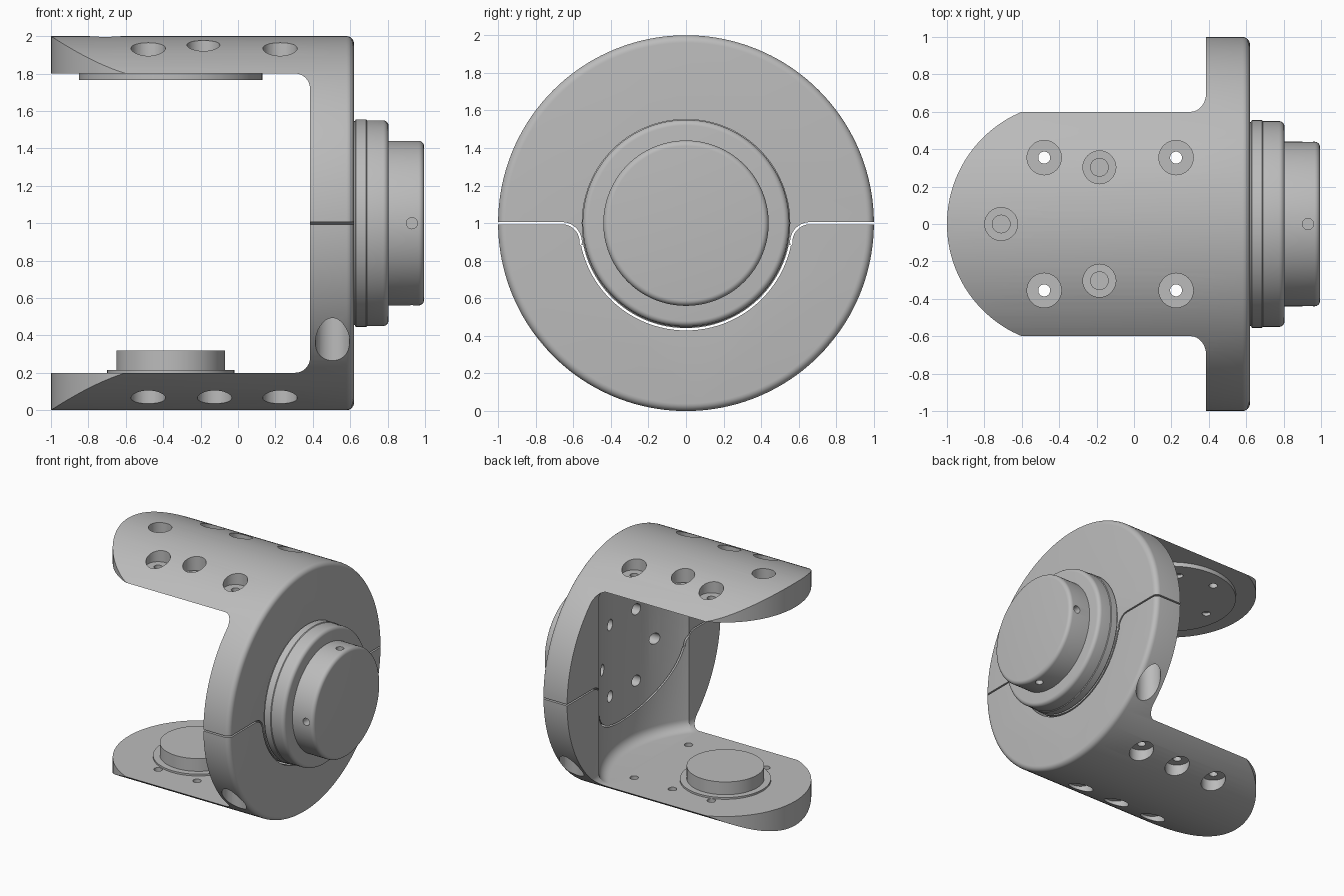
import bpy, bmesh
from math import sin, cos, pi, radians
from mathutils import Vector

cube = bpy.data.objects.get("Cube")
if cube:
    bpy.data.objects.remove(cube, do_unlink=True)

grey = bpy.data.materials.new("plain grey metal")
grey.use_nodes = True
grey.diffuse_color = (0.5, 0.5, 0.5, 1)
grey.node_tree.nodes["Principled BSDF"].inputs["Base Color"].default_value = (0.5, 0.5, 0.5, 1)

# Each axis maps (a, b, height) to x, y, z
AXES = {
    "x": lambda a, b, h: Vector((h, a, b)),
    "y": lambda a, b, h: Vector((b, h, a)),
    "z": lambda a, b, h: Vector((a, b, h)),
}


def finish(name, bm):
    bmesh.ops.recalc_face_normals(bm, faces=bm.faces)
    mesh = bpy.data.meshes.new(name)
    bm.to_mesh(mesh)
    bm.free()
    mesh.materials.append(grey)
    ob = bpy.data.objects.new(name, mesh)
    bpy.context.collection.objects.link(ob)
    return ob


def prism(name, points, axis, low, high):
    """Extrude a flat outline along an axis."""
    bm = bmesh.new()
    rings = [[bm.verts.new(AXES[axis](a, b, h)) for a, b in points] for h in (low, high)]
    n = len(points)
    for ring in rings:
        bm.faces.new(ring)
    for i in range(n):
        j = (i + 1) % n
        bm.faces.new((rings[0][i], rings[0][j], rings[1][j], rings[1][i]))
    return finish(name, bm)


def lathe(name, profile, axis, centre=(0, 0), steps=96):
    """Spin (radius, height) points into a capped solid."""
    bm = bmesh.new()
    rings = []
    for r, h in profile:
        rings.append([bm.verts.new(AXES[axis](centre[0] + r * cos(2 * pi * i / steps),
                                              centre[1] + r * sin(2 * pi * i / steps), h))
                      for i in range(steps)])
    for lower, upper in zip(rings, rings[1:]):
        for i in range(steps):
            j = (i + 1) % steps
            bm.faces.new((lower[i], lower[j], upper[j], upper[i]))
    bm.faces.new(rings[0])
    bm.faces.new(rings[-1])
    return finish(name, bm)


def arc(ca, cb, r, start, end, steps=8):
    angles = [radians(start + (end - start) * i / steps) for i in range(steps + 1)]
    return [(ca + r * cos(t), cb + r * sin(t)) for t in angles]


def rod(axis, centre, r, low, high, steps=32):
    return lathe("cutter", [(r, low), (r, high)], axis, centre, steps)


def cut(ob, tool, operation="DIFFERENCE", keep=False):
    mod = ob.modifiers.new("cut", "BOOLEAN")
    mod.operation, mod.object, mod.solver = operation, tool, "EXACT"
    bpy.context.view_layer.objects.active = ob
    bpy.ops.object.modifier_apply(modifier=mod.name)
    if not keep:
        bpy.data.objects.remove(tool, do_unlink=True)


def smooth(ob):
    bpy.ops.object.select_all(action="DESELECT")
    ob.select_set(True)
    bpy.context.view_layer.objects.active = ob
    bpy.ops.object.shade_smooth_by_angle(angle=radians(25))


# C-shaped bracket: outline (z, x) pulled along y, trimmed by a round barrel
INNER, FILLET = 0.385, 0.08
lower_inside = [(0.2, -1.2)] + arc(0.2 + FILLET, INNER - FILLET, FILLET, 180, 90)
upper_inside = [(2 - z, x) for z, x in reversed(lower_inside)]
outline = lower_inside + upper_inside + [(2.2, -1.2), (2.2, 0.8), (-0.2, 0.8), (-0.2, -1.2)]
body = prism("bracket", outline, "y", -1.2, 1.2)
barrel = [(1, -1.1)] + arc(0.96, 0.58, 0.04, 0, 90, 6)
cut(body, lathe("cutter", barrel, "x", (0, 1), 160), "INTERSECT")

# Rounded arm ends
PIVOT = -0.35
plan = arc(PIVOT, 0, 0.65, 105, 255, 48) + [(-0.5, -1.1), (0.8, -1.1), (0.8, 1.1), (-0.5, 1.1)]
cut(body, prism("cutter", plan, "z", -0.3, 2.3), "INTERSECT")

# Hollow swept between the arms
R = 0.94
hollow = arc(R - FILLET, 0.2 + FILLET, FILLET, -90, 0) + arc(R - FILLET, 1.8 - FILLET, FILLET, 0, 90)
cut(body, lathe("cutter", hollow, "z", (PIVOT, 0), 160))


# Parting gap that splits the bracket into halves
def gap_edge(w):
    side = [(-1.2, 1 + w)] + arc(-0.66, 0.9, 0.1 + w, 90, -8.6)
    bottom = arc(0, 1, 0.565 - w, 188.6, 351.4, 48)
    return side + bottom[1:-1] + [(-y, z) for y, z in reversed(side)]


cut(body, prism("cutter", gap_edge(0.006) + gap_edge(-0.006)[::-1], "x", 0, 0.9))

# Hub with stepped round collars
collar = [(0.545, 0.61), (0.545, 0.625), (0.555, 0.63), (0.555, 0.685), (0.55, 0.69)]
collar += arc(0.52, 0.775, 0.03, 0, 90, 6)
hub_base = lathe("hub_base", collar, "x", (0, 1), 128)
hub_cap = lathe("hub_cap", [(0.44, 0.79)] + arc(0.41, 0.965, 0.03, 0, 90, 6), "x", (0, 1), 128)
for side in (-1, 1):
    ends = sorted((side * 0.36, side * 0.6))
    cut(hub_cap, rod("y", (1, 0.93), 0.03, *ends))
    cut(hub_cap, rod("z", (0.93, 0), 0.03, 1 + ends[0], 1 + ends[1]))

# Ring of bolt holes in the hollow
for k in range(6):
    t = k * pi / 3
    tool = rod("x", (0.34 * cos(t), 1 + 0.34 * sin(t)), 0.045, 0.3, 0.7, 24)
    cut(body, tool, keep=True)
    cut(hub_base, tool)

# Turntable plate under the upper arm, boss on the lower arm
plate = lathe("upper_plate", [(0.49, 1.765), (0.49, 1.805)], "z", (PIVOT - 0.01, 0))
boss_flange = lathe("lower_flange", [(0.34, 0.195), (0.34, 0.215)], "z", (PIVOT - 0.01, 0))
boss = lathe("lower_boss", [(0.29, 0.21), (0.29, 0.32)], "z", (PIVOT - 0.01, 0))

screws = []
for side in (-1, 1):
    y = side * 0.355
    # Counterbored screw holes through both arms
    for x in (-0.48, 0.225):
        cut(body, rod("z", (x, y), 0.092, 1.87, 2.2))
        tool = rod("z", (x, y), 0.032, 1.7, 2.2)
        cut(body, tool, keep=True)
        cut(plate, tool)
    for x in (-0.48, -0.125, 0.225):
        cut(body, rod("z", (x, y), 0.092, -0.2, 0.13))
        tool = rod("z", (x, y), 0.032, -0.2, 0.25)
        cut(body, tool, keep=True)
        cut(boss_flange, tool)
    # Upright bolt holes in the rim that clamp the halves
    cut(body, rod("z", (0.505, side * 0.77), 0.092, -0.2, 0.6))

# Three plate screws sunk in the upper arm
for k in range(3):
    t = pi + k * 2 * pi / 3
    spot = (-0.36 + 0.35 * cos(t), 0.35 * sin(t))
    cut(body, rod("z", spot, 0.088, 1.86, 2.2))
    cut(plate, rod("z", spot, 0.032, 1.7, 1.79))
    screws.append(lathe("plate_screw", [(0.05, 1.85), (0.05, 1.875)], "z", spot, 24))

# Part the bracket into its two halves
bpy.ops.object.select_all(action="DESELECT")
body.select_set(True)
bpy.context.view_layer.objects.active = body
bpy.ops.object.mode_set(mode="EDIT")
bpy.ops.mesh.select_all(action="SELECT")
bpy.ops.mesh.separate(type="LOOSE")
bpy.ops.object.mode_set(mode="OBJECT")
halves = list(bpy.context.selected_objects)
for half in halves:
    top = max(v.co.z for v in half.data.vertices)
    half.name = "upper_bracket" if top > 1.5 else "lower_bracket"

for ob in halves + screws + [hub_base, hub_cap, plate, boss_flange, boss]:
    smooth(ob)
